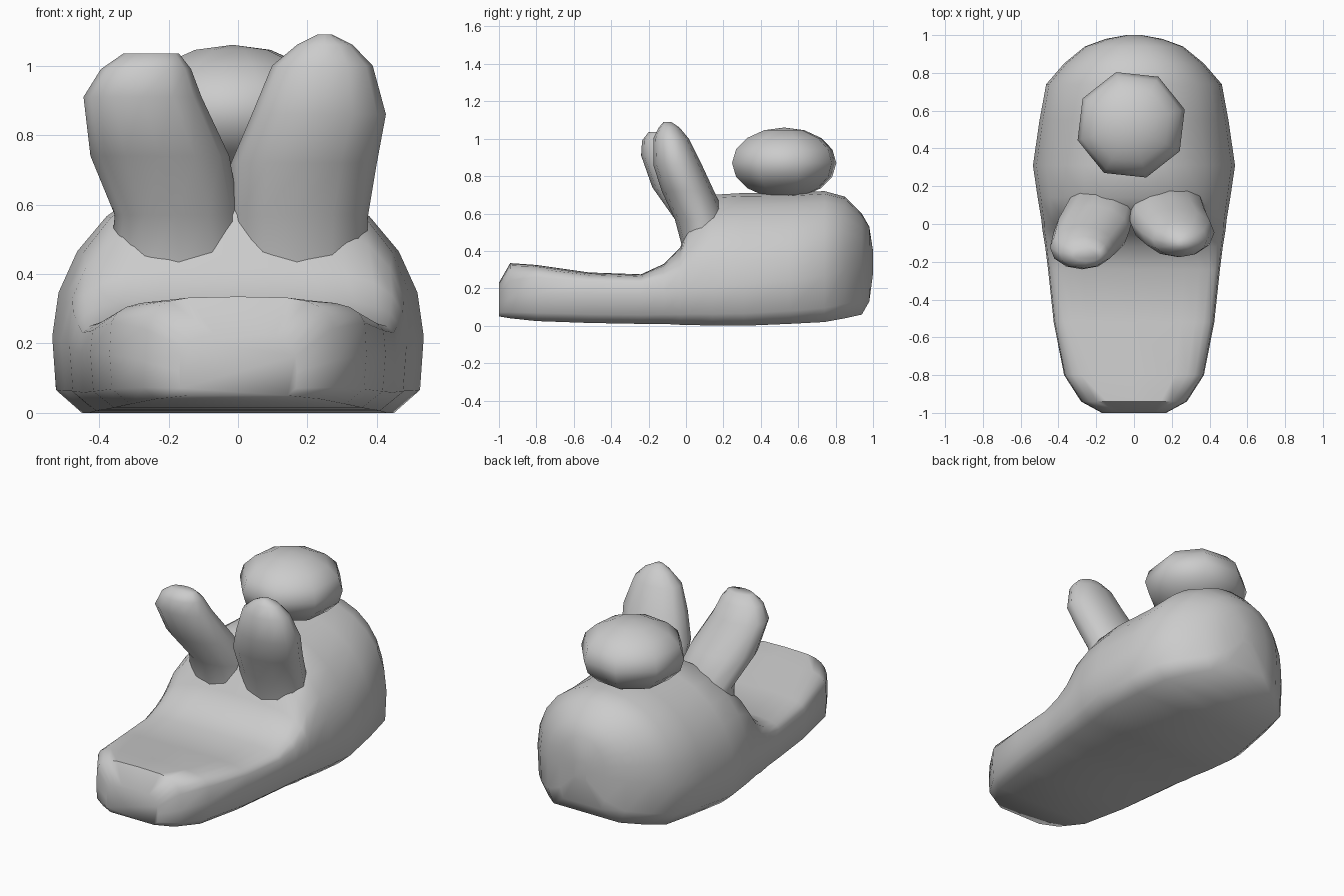
import bpy, bmesh
from math import sin, cos, pi, radians

if "Cube" in bpy.data.objects:
    bpy.data.objects.remove(bpy.data.objects["Cube"], do_unlink=True)

grey = bpy.data.materials.new("soft grey")
grey.use_nodes = True
tone = (0.6, 0.6, 0.6, 1)
grey.diffuse_color = tone
grey.node_tree.nodes["Principled BSDF"].inputs["Base Color"].default_value = tone


def finish(bm, name, angle):
    bmesh.ops.recalc_face_normals(bm, faces=bm.faces)
    mesh = bpy.data.meshes.new(name)
    bm.to_mesh(mesh)
    bm.free()
    obj = bpy.data.objects.new(name, mesh)
    bpy.context.collection.objects.link(obj)
    mesh.materials.append(grey)
    bpy.ops.object.select_all(action="DESELECT")
    obj.select_set(True)
    bpy.context.view_layer.objects.active = obj
    bpy.ops.object.shade_smooth_by_angle(angle=radians(angle))
    return obj


def loft(name, rings, angle=60):
    """Skin a list of closed rings and cap both ends."""
    bm = bmesh.new()
    loops = [[bm.verts.new(p) for p in ring] for ring in rings]
    for a, b in zip(loops, loops[1:]):
        for i in range(len(a)):
            j = (i + 1) % len(a)
            bm.faces.new((a[i], a[j], b[j], b[i]))
    bm.faces.new(loops[0])
    bm.faces.new(loops[-1])
    return finish(bm, name, angle)


def power(v, n):
    return (1 if v >= 0 else -1) * abs(v) ** (2 / n)


def section(y, half, low, mid, top, n):
    """Slipper cross-section: rounded top of squareness n over a flat sole."""
    ring = []
    for k in range(13):
        a = pi * k / 12
        ring.append((half * power(cos(a), n), y, mid + (top - mid) * power(sin(a), n)))
    sole = [(-0.98, 0.3), (-0.84, 0), (0.84, 0), (0.98, 0.3)]
    return ring + [(half * x, y, low + (mid - low) * t) for x, t in sole]


# Slipper body: y, half width, sole height, widest height, top, squareness
stations = [
    (-1.0, 0.17, 0.05, 0.12, 0.23, 3),
    (-0.94, 0.28, 0.04, 0.15, 0.335, 4),
    (-0.8, 0.37, 0.025, 0.17, 0.325, 5),
    (-0.52, 0.425, 0.015, 0.17, 0.285, 5),
    (-0.24, 0.455, 0.01, 0.17, 0.275, 5),
    (-0.12, 0.47, 0.01, 0.18, 0.33, 4),
    (-0.03, 0.485, 0.005, 0.19, 0.42, 3.2),
    (0.02, 0.49, 0.005, 0.2, 0.57, 2.6),
    (0.14, 0.51, 0, 0.21, 0.7, 2.1),
    (0.31, 0.535, 0, 0.22, 0.71, 2),
    (0.55, 0.5, 0.01, 0.24, 0.71, 2),
    (0.74, 0.465, 0.02, 0.27, 0.72, 2.1),
    (0.85, 0.37, 0.04, 0.3, 0.69, 2.1),
    (0.94, 0.26, 0.06, 0.32, 0.6, 2.2),
    (0.98, 0.15, 0.13, 0.33, 0.53, 2.2),
    (1.0, 0.04, 0.28, 0.33, 0.4, 2),
]
loft("slipper_body", [section(*s) for s in stations])


def ear(name, levels):
    loft(name, [[(x + rx * cos(pi * k / 6), y + ry * sin(pi * k / 6), z)
                 for k in range(12)] for z, x, y, rx, ry in levels], 75)


# Ears: height, centre x, centre y, radius x, radius y
ear("right_ear", [
    (0.42, -0.17, 0.1, 0.2, 0.12), (0.57, -0.175, 0.08, 0.18, 0.14),
    (0.74, -0.225, -0.04, 0.2, 0.14), (0.91, -0.275, -0.125, 0.17, 0.115),
    (0.99, -0.265, -0.15, 0.13, 0.085), (1.035, -0.25, -0.16, 0.08, 0.04)])
ear("left_ear", [
    (0.42, 0.17, 0.1, 0.2, 0.12), (0.57, 0.175, 0.08, 0.2, 0.14),
    (0.72, 0.19, 0.01, 0.21, 0.14), (0.86, 0.233, -0.045, 0.193, 0.13),
    (1.0, 0.243, -0.08, 0.145, 0.095), (1.06, 0.25, -0.09, 0.08, 0.055),
    (1.09, 0.25, -0.1, 0.02, 0.02)])

# Fluffy tail ball
bm = bmesh.new()
bmesh.ops.create_uvsphere(bm, u_segments=8, v_segments=8, radius=1)
tail = finish(bm, "tail_ball", 80)
tail.scale = (0.295, 0.29, 0.19)
tail.location = (-0.015, 0.525, 0.87)
tail.rotation_euler.z = radians(16)
